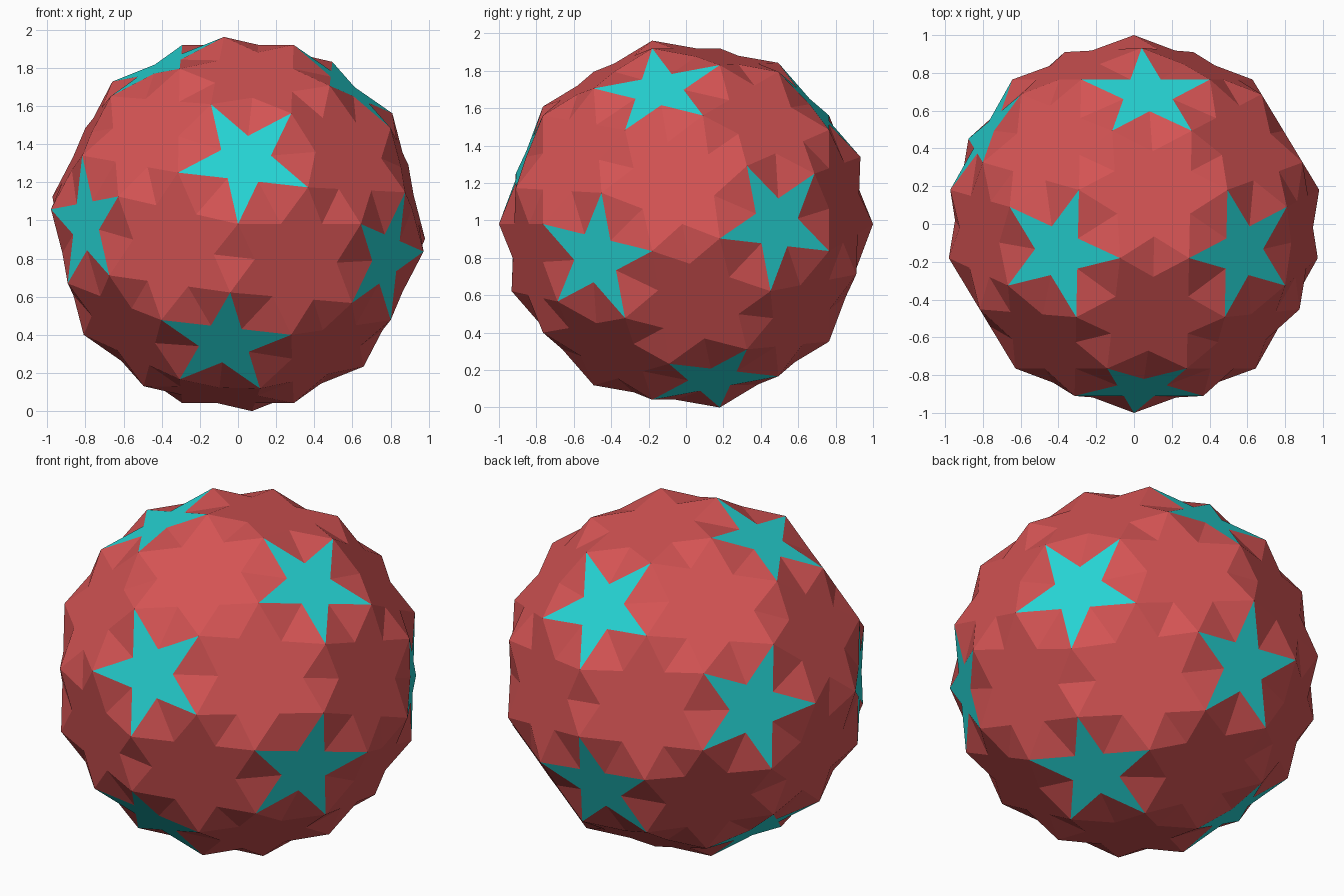
import bpy
import bmesh
import math
from itertools import combinations
from mathutils import Vector, Matrix

cube = bpy.data.objects.get("Cube")
if cube:
    bpy.data.objects.remove(cube, do_unlink=True)


def make_material(name, rgb):
    mat = bpy.data.materials.new(name)
    mat.use_nodes = True
    mat.diffuse_color = (*rgb, 1)
    mat.node_tree.nodes["Principled BSDF"].inputs["Base Color"].default_value = (*rgb, 1)
    return mat


red = make_material("soft_red", (0.66, 0.088, 0.088))
cyan = make_material("bright_cyan", (0.019, 0.66, 0.66))

# The twelve five-fold axes: corners of an icosahedron
PHI = (1 + math.sqrt(5)) / 2
axes = []
for a in (-1, 1):
    for b in (-PHI, PHI):
        for p in ((0, a, b), (a, b, 0), (b, 0, a)):
            axes.append(Vector(p).normalized())


def adjacent(i, j):
    return i != j and axes[i].dot(axes[j]) > 0.4


def neighbours(i):
    """The five axes around axis i, in counter-clockwise order."""
    ring = [j for j in range(12) if adjacent(i, j)]
    u = axes[i].cross(axes[ring[0]]).normalized()
    v = axes[i].cross(u)
    return sorted(ring, key=lambda j: math.atan2(axes[j].dot(v), axes[j].dot(u)))


# All edges are equal when the circumradius is 1.45819 edges
STAR_R = 1 / (2 * math.sin(math.radians(72)) * 1.4581903307)
STAR_H = math.sqrt(1 - STAR_R ** 2)


def tip(i, j):
    """Tip of star i that points towards star j."""
    side = axes[j] - axes[i] * axes[i].dot(axes[j])
    return axes[i] * STAR_H + side.normalized() * STAR_R


# Turn the solid: one tip faces the front, an adjoining one lies level with it
s1, s2 = 0, neighbours(0)[0]
for s4 in [k for k in range(12) if adjacent(k, s1) and adjacent(k, s2)]:
    fy = -tip(s1, s2)
    w = tip(s4, s1)
    fx = (w - fy * w.dot(fy)).normalized()
    fz = fx.cross(fy)
    if axes[s1].dot(fz) > 0:
        turn = Matrix((fx, fy, fz))
        break
axes = [turn @ a for a in axes]
rings = [neighbours(i) for i in range(12)]
lift = Vector((0, 0, -min(tip(i, j).z for i in range(12) for j in rings[i])))


def build(name, polygons, mat):
    bm = bmesh.new()
    for pts in polygons:
        # wind every face outwards
        normal = sum((pts[n - 1].cross(pts[n]) for n in range(len(pts))), Vector())
        if normal.dot(sum(pts, Vector())) < 0:
            pts = pts[::-1]
        bm.faces.new([bm.verts.new(p + lift) for p in pts])
    bmesh.ops.remove_doubles(bm, verts=bm.verts[:], dist=1e-5)
    mesh = bpy.data.meshes.new(name)
    bm.to_mesh(mesh)
    bm.free()
    mesh.materials.append(mat)
    obj = bpy.data.objects.new(name, mesh)
    bpy.context.collection.objects.link(obj)
    return obj


# Five-pointed stars
INNER = 1 / PHI ** 2
stars = []
for i, ring in enumerate(rings):
    centre = axes[i] * STAR_H
    outline = []
    for n in range(5):
        outline.append(tip(i, ring[n]))
        outline.append(centre - (tip(i, ring[(n + 3) % 5]) - centre) * INNER)
    stars.append(outline)
build("five_pointed_stars", stars, cyan)

# Crossed pairs of triangles, centred between every three stars
crossed = []
for i, j, k in combinations(range(12), 3):
    if adjacent(i, j) and adjacent(j, k) and adjacent(i, k):
        crossed.append([tip(i, j), tip(j, k), tip(k, i)])
        crossed.append([tip(j, i), tip(k, j), tip(i, k)])
build("crossed_triangles", crossed, red)

# Linking triangles that run beneath each star tip
links = []
for i, ring in enumerate(rings):
    for n in range(5):
        links.append([tip(i, ring[n - 1]), tip(i, ring[(n + 1) % 5]), tip(ring[n], i)])
build("linking_triangles", links, red)
